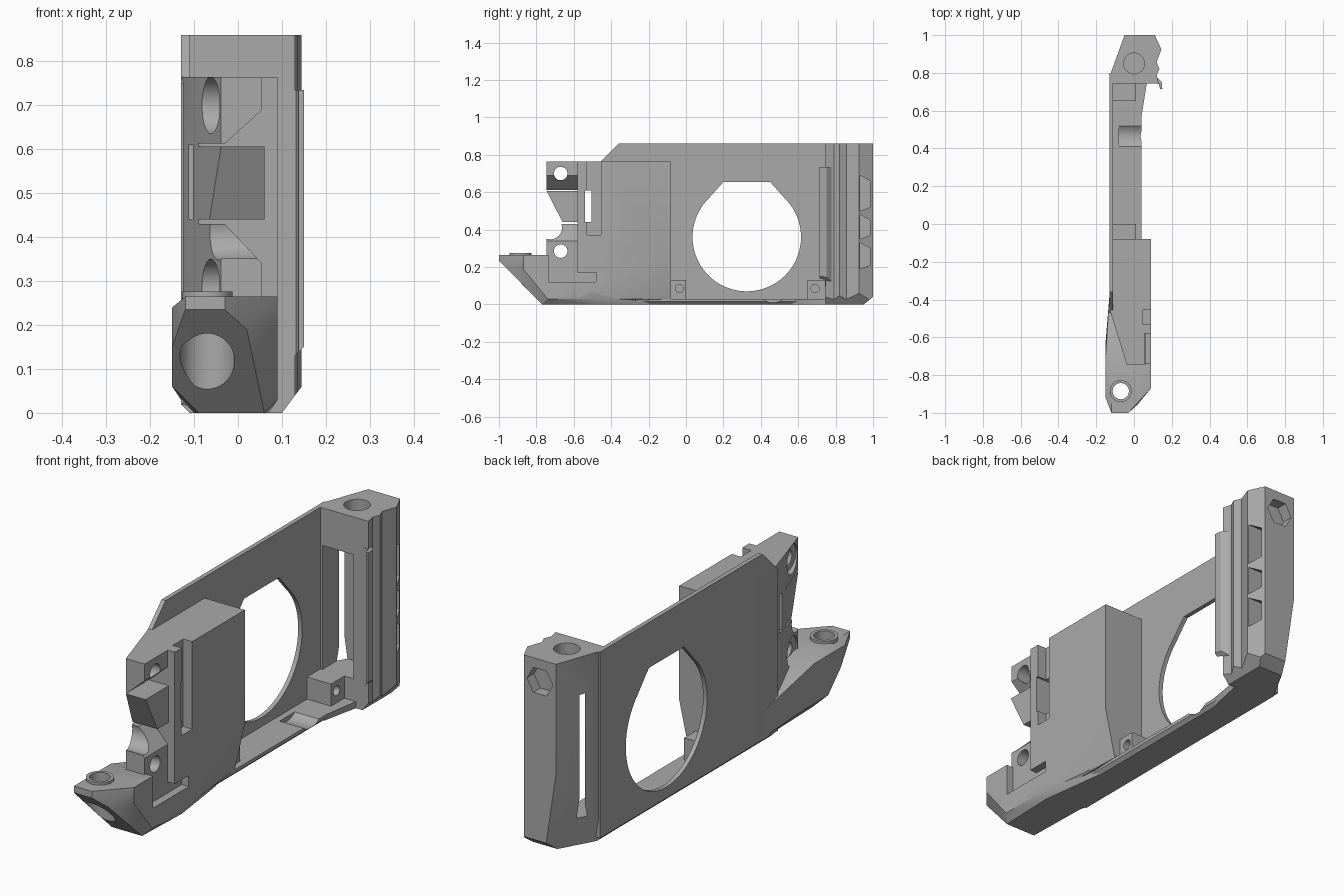
import bpy, bmesh, math
from mathutils import Vector

if "Cube" in bpy.data.objects:
    bpy.data.objects.remove(bpy.data.objects["Cube"], do_unlink=True)

grey = bpy.data.materials.new("plain grey")
grey.use_nodes = True
tone = (0.4, 0.4, 0.4, 1)
grey.diffuse_color = tone
grey.node_tree.nodes["Principled BSDF"].inputs["Base Color"].default_value = tone


def finish(name, bm):
    bmesh.ops.recalc_face_normals(bm, faces=bm.faces)
    mesh = bpy.data.meshes.new(name)
    bm.to_mesh(mesh)
    bm.free()
    mesh.materials.append(grey)
    obj = bpy.data.objects.new(name, mesh)
    bpy.context.collection.objects.link(obj)
    return obj


def hull(name, points):
    bm = bmesh.new()
    for p in points:
        bm.verts.new(p)
    res = bmesh.ops.convex_hull(bm, input=bm.verts)
    junk = {g for g in res["geom_interior"] + res["geom_unused"] if isinstance(g, bmesh.types.BMVert)}
    bmesh.ops.delete(bm, geom=list(junk), context="VERTS")
    bmesh.ops.dissolve_limit(bm, angle_limit=0.01, verts=bm.verts, edges=bm.edges)
    return finish(name, bm)


def prism(name, profile, axis, low, high):
    """Extrude a 2D profile along an axis; the profile uses the other two axes in order."""
    bm = bmesh.new()
    def place(p, t):
        c = list(p)
        c.insert("xyz".index(axis), t)
        return c
    face = bm.faces.new([bm.verts.new(place(p, low)) for p in profile])
    new = bmesh.ops.extrude_face_region(bm, geom=[face])["geom"]
    shift = Vector(place((0, 0), high - low))
    bmesh.ops.translate(bm, vec=shift, verts=[v for v in new if isinstance(v, bmesh.types.BMVert)])
    return finish(name, bm)


def box(name, x, y, z):
    return prism(name, [(x[0], y[0]), (x[1], y[0]), (x[1], y[1]), (x[0], y[1])], "z", *z)


def arc(cx, cy, r, start=0, end=360, n=40):
    return [(cx + r * math.cos(math.radians(start + (end - start) * i / n)),
             cy + r * math.sin(math.radians(start + (end - start) * i / n))) for i in range(n)]


def rod(name, axis, centre, r, low, high, n=40):
    return prism(name, arc(*centre, r, n=n), axis, low, high)


def cut(parts, *cutters):
    for cutter in cutters:
        cutter.hide_render = True
        for part in parts:
            mod = part.modifiers.new("cut", "BOOLEAN")
            mod.operation, mod.solver, mod.object = "DIFFERENCE", "EXACT", cutter
            bpy.context.view_layer.objects.active = part
            bpy.ops.object.modifier_apply(modifier=mod.name)
        bpy.data.objects.remove(cutter, do_unlink=True)


def slice_off(obj, point, normal):
    bm = bmesh.new()
    bm.from_mesh(obj.data)
    geom = bm.verts[:] + bm.edges[:] + bm.faces[:]
    res = bmesh.ops.bisect_plane(bm, geom=geom, plane_co=point, plane_no=normal, clear_outer=True)
    edges = [g for g in res["geom_cut"] if isinstance(g, bmesh.types.BMEdge)]
    bmesh.ops.holes_fill(bm, edges=edges)
    bmesh.ops.recalc_face_normals(bm, faces=bm.faces)
    bm.to_mesh(obj.data)
    bm.free()


# Thin side plate with the large clipped round opening
plate = prism("side_plate", [(-.47, .02), (.8, .02), (.8, .86), (-.36, .86), (-.47, .75)],
              "x", -.13, -.11)
cut([plate], prism("opening", arc(.325, .36, .29, 135, 405, 64) + [(.53, .565), (.45, .655), (.2, .655)],
                   "x", -.3, 0))

# Bottom rail with its flare and shallow round groove
rail = prism("bottom_rail", [(-.13, .02), (-.11, 0), (.025, 0), (.04, .015), (.04, .03), (-.13, .03)],
             "y", -.45, .76)
cut([rail], rod("groove", "x", (.465, .095), .085, -.08, .2))
hull("rail_flare", [(x, y, z) for z in (0, .03)
                    for x, y in ((-.1, .57), (.04 - .01 * (z == 0), .57), (.07, .76), (-.1, .76))])

# Two screw bosses standing on the rail
for name, a, b, hole in (("front_boss", -.1, 0, -.035), ("rear_boss", .65, .75, .69)):
    boss = box(name, (-.12, .01), (a, b), (.02, .13))
    cut([boss], rod("hole", "x", (hole, .085), .022, -.05, .1, 24))

# Main block, narrowing toward its lower rear edge
block = hull("main_block", [(x, y, .765) for x, y in
                            ((-.13, -.08), (.09, -.08), (.09, -.58), (-.09, -.58), (-.13, -.45))]
             + [(.09, -.08, .25), (.04, -.08, .03), (.09, -.58, .03), (.07, -.58, .01),
                (-.09, -.58, .01), (-.13, -.45, .02), (-.13, -.08, .02)])
cut([block],
    box("vertical_slot", (.045, .2), (-.53, -.455), (.37, 1)),
    box("through_slot", (-.3, .3), (-.54, -.505), (.44, .61)),
    box("foot_groove", (.055, .2), (-.7, -.48), (.12, .17)))


# Front lugs with a slanted outer side
def slant(y):
    return -.13 - (y + .45) * .31


def lug(name, outer, middle, inner):
    points = []
    for y in (-.745, -.56):
        for x, z in ((slant(y), outer), (.055, outer), (.055, middle), (-.03, inner), (slant(y), inner)):
            points.append((x, y, z))
    return hull(name, points)


upper = lug("upper_lug", .765, .69, .613)
lower = lug("lower_lug", .15, .34, .43)
web = hull("middle_web", [(x, y, z) for y, z in ((-.745, .606), (-.66, .44), (-.56, .44), (-.56, .606))
                          for x in (slant(y), .06)])
for part, z in ((upper, .70), (lower, .285)):
    cut([part], rod("hole", "x", (-.67, z), .036, -.3, .3),
        rod("counterbore", "x", (-.67, z), .065, -.3, -.035))
cut([lower, web], rod("saddle", "x", (-.725, .41), .062, -.3, .3))

# Faceted nose with a vertical bore and raised collar
nose = hull("nose", [
    (-.12, -1, .265), (-.03, -1, .265), (.09, -.87, .265), (.09, -.735, .265), (-.12, -.735, .265),
    (-.12, -1, .235), (-.03, -1, .235), (.02, -.955, .19), (.09, -.87, .19), (.09, -.74, .03),
    (.06, -.77, 0), (-.09, -.77, 0), (-.15, -.92, .24), (-.15, -.89, .15), (-.15, -.8, .06),
    (-.15, -.7, .24), (-.15, -.62, .06), (-.15, -.62, .18), (-.13, -.38, .15), (-.13, -.38, .03),
    (-.1, -.38, 0), (.03, -.2, 0), (.07, -.5, 0), (.09, -.5, .03), (.09, -.5, .12), (.04, -.2, .03)])
collar = rod("nose_collar", "z", (-.07, -.885), .058, .25, .276)
cut([nose, collar], rod("bore", "z", (-.07, -.885), .043, -.1, .4))
cut([nose], rod("wide_bore", "z", (-.07, -.885), .062, -.1, .2),
    box("foot_groove", (.055, .2), (-.735, -.48), (.12, .4)))

# Rear column: fluted plan, chamfered bottom
column = prism("rear_column", [(-.13, .745), (-.13, .78), (-.05, 1), (.11, 1), (.145, .925), (.12, .857),
                               (.135, .82), (.12, .79), (.13, .745)], "z", 0, .86)
slice_off(column, (0, .95, 0), (0, .04, -.05))
slice_off(column, (.1, 0, 0), (.04, 0, -.03))
slice_off(column, (-.11, 0, 0), (-.02, 0, -.02))
slice_off(column, (-.05, 1, .36), (-.0726, .0404, -.011))
cut([column],
    box("pocket", (-.1, .055), (.6, .89), (.13, .69)),
    rod("top_hole", "z", (0, .85), .055, .74, 1),
    rod("hex_recess", "y", (.03, .76), .065, .95, 1.1, 6))
for low, high in ((.5, .69), (.35, .48), (.19, .33)):
    cut([column], prism("window", [(.93, low), (.985, low + .02), (.985, high - .03), (.93, high)],
                        "x", .07, .3))

# Hooked lip along the rear column, with a sloping lower end
lip = prism("hooked_lip", [(.11, .79), (.135, .765), (.147, .75), (.15, .715), (.138, .715),
                           (.132, .742), (.09, .745)], "z", .08, .735)
slice_off(lip, (.15, 0, .15), (.06, 0, -.06))

# Keep hard edges while smoothing the bores
for obj in bpy.context.view_layer.objects:
    obj.select_set(obj.type == "MESH")
bpy.ops.object.shade_smooth_by_angle(angle=math.radians(25))
